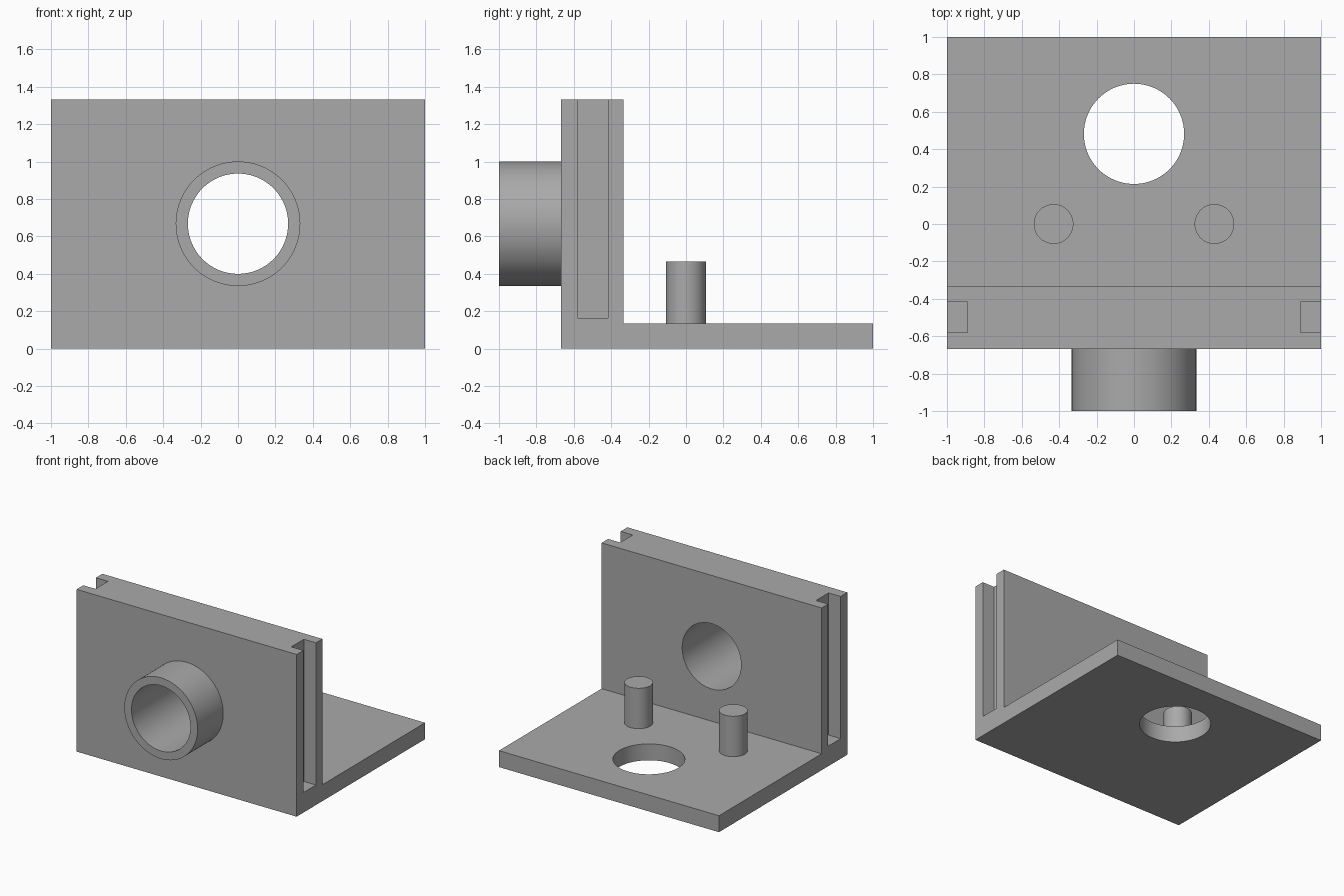
import bpy, bmesh, math
from mathutils import Matrix

if "Cube" in bpy.data.objects:
    bpy.data.objects.remove(bpy.data.objects["Cube"])

grey = bpy.data.materials.new("plain_grey")
grey.diffuse_color = (0.4, 0.4, 0.4, 1)
grey.use_nodes = True
grey.node_tree.nodes["Principled BSDF"].inputs["Base Color"].default_value = grey.diffuse_color


def make(name, bm):
    bmesh.ops.recalc_face_normals(bm, faces=bm.faces)
    mesh = bpy.data.meshes.new(name)
    bm.to_mesh(mesh)
    bm.free()
    mesh.materials.append(grey)
    ob = bpy.data.objects.new(name, mesh)
    bpy.context.collection.objects.link(ob)
    return ob


def box(name, lo, hi):
    bm = bmesh.new()
    bmesh.ops.create_cube(bm, size=1)
    for v in bm.verts:
        v.co = [lo[i] if v.co[i] < 0 else hi[i] for i in range(3)]
    return make(name, bm)


def cylinder(name, center, radius, depth, along_y=False, sides=96):
    bm = bmesh.new()
    m = Matrix.Translation(center)
    if along_y:
        m = m @ Matrix.Rotation(math.pi / 2, 4, 'X')
    bmesh.ops.create_cone(bm, cap_ends=True, segments=sides, radius1=radius,
                          radius2=radius, depth=depth, matrix=m)
    return make(name, bm)


def combine(target, tool, operation):
    mod = target.modifiers.new(operation.lower(), 'BOOLEAN')
    mod.operation, mod.solver, mod.object = operation, 'EXACT', tool
    bpy.context.view_layer.objects.active = target
    bpy.ops.object.modifier_apply(modifier=mod.name)
    bpy.data.objects.remove(tool)


# L-shaped bracket: upright wall and base plate from one side profile
W, T, H, B = -0.667, -0.333, 1.333, 0.135
profile = [(W, 0), (1, 0), (1, B), (T, B), (T, H), (W, H)]
bm = bmesh.new()
face = bm.faces.new([bm.verts.new((-1, y, z)) for y, z in profile])
ext = bmesh.ops.extrude_face_region(bm, geom=[face])
bmesh.ops.translate(bm, vec=(2, 0, 0),
                    verts=[g for g in ext["geom"] if isinstance(g, bmesh.types.BMVert)])
bracket = make("bracket", bm)

# Front collar
combine(bracket, cylinder("collar", (0, -0.8, 0.668), 0.333, 0.4, True), 'UNION')

# Pegs and side grooves, mirrored left and right
for s in (-1, 1):
    combine(bracket, cylinder("peg", (s * 0.43, 0, 0.267), 0.106, 0.4), 'UNION')
    x0, x1 = sorted((s * 0.89, s * 1.1))
    combine(bracket, box("groove", (x0, -0.58, 0.165), (x1, -0.417, 1.5)), 'DIFFERENCE')

# Bore through collar and wall, and round hole in the base
combine(bracket, cylinder("bore", (0, -0.7, 0.668), 0.268, 1.0, True), 'DIFFERENCE')
combine(bracket, cylinder("base_hole", (0, 0.482, 0.07), 0.268, 0.5), 'DIFFERENCE')

bpy.ops.object.select_all(action='DESELECT')
bracket.select_set(True)
bpy.context.view_layer.objects.active = bracket
bpy.ops.object.shade_smooth_by_angle(angle=math.radians(30))
